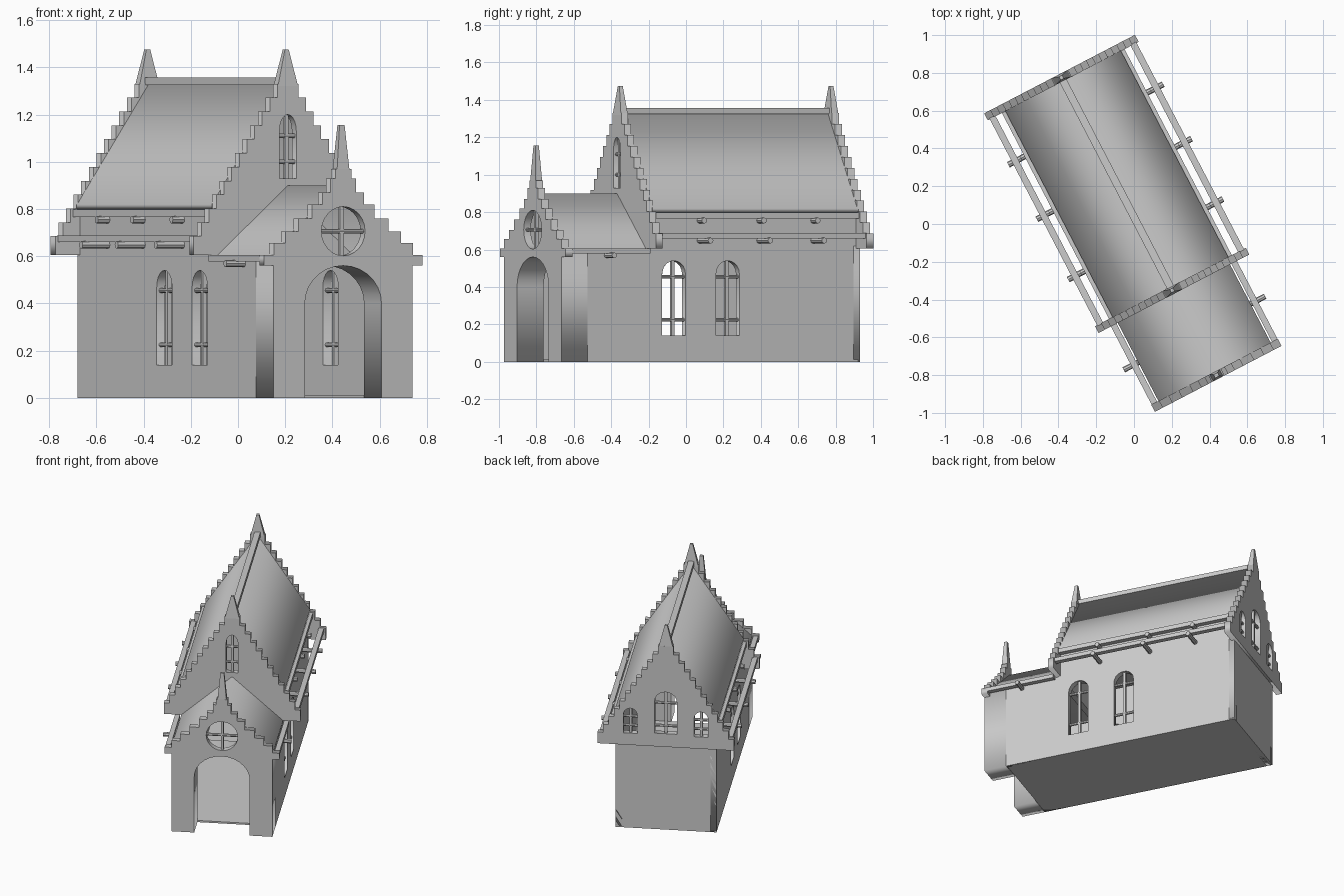
import bpy, bmesh
from math import pi, cos, sin, radians
from mathutils import Matrix, Vector

if "Cube" in bpy.data.objects:
    bpy.data.objects.remove(bpy.data.objects["Cube"])

# local frame: x across, y toward the back, z up; whole chapel is turned about z
TURN = Matrix.Rotation(radians(27.5), 4, 'Z') @ Matrix.Translation((0.017, 0, 0))
FRONT = Matrix(((1, 0, 0, 0), (0, 0, -1, 0), (0, 1, 0, 0), (0, 0, 0, 1)))  # drawn in x,z
SIDE = Matrix(((0, 0, 1, 0), (1, 0, 0, 0), (0, 1, 0, 0), (0, 0, 0, 1)))    # drawn in y,z


def add(name, mesh, m=Matrix()):
    ob = bpy.data.objects.new(name, mesh)
    ob.matrix_world = TURN @ m
    bpy.context.collection.objects.link(ob)
    return ob


def panel(name, loops, thick, offset, frame):
    """Flat outline with holes, extruded; offset is the centre plane."""
    cu = bpy.data.curves.new(name, 'CURVE')
    cu.dimensions, cu.fill_mode, cu.extrude = '2D', 'BOTH', thick / 2
    for loop in loops:
        sp = cu.splines.new('POLY')
        sp.points.add(len(loop) - 1)
        for p, (a, b) in zip(sp.points, loop):
            p.co = (a, b, 0, 1)
        sp.use_cyclic_u = True
    tmp = bpy.data.objects.new(name + "_outline", cu)
    bpy.context.collection.objects.link(tmp)
    bpy.context.view_layer.update()
    dg = bpy.context.evaluated_depsgraph_get()
    me = bpy.data.meshes.new_from_object(tmp.evaluated_get(dg))
    bpy.data.objects.remove(tmp)
    bm = bmesh.new()
    bm.from_mesh(me)
    bmesh.ops.remove_doubles(bm, verts=bm.verts, dist=1e-5)
    bm.to_mesh(me)
    bm.free()
    shift = Vector((0, offset, 0)) if frame is FRONT else Vector((offset, 0, 0))
    return add(name, me, Matrix.Translation(shift) @ frame)


def box(name, x0, x1, y0, y1, z0, z1, top=None):
    """Box, or a tapered block when top = (half x, half y)."""
    bm = bmesh.new()
    bmesh.ops.create_cube(bm, size=1)
    c = Vector(((x0 + x1) / 2, (y0 + y1) / 2, (z0 + z1) / 2))
    for v in bm.verts:
        up = v.co.z > 0
        hx, hy = top if (top and up) else (abs(x1 - x0) / 2, abs(y1 - y0) / 2)
        v.co = c + Vector((v.co.x * 2 * hx, v.co.y * 2 * hy, v.co.z * (z1 - z0)))
    me = bpy.data.meshes.new(name)
    bm.to_mesh(me)
    bm.free()
    return add(name, me)


def rod(name, a, b, r, n=8):
    a, b = Vector(a), Vector(b)
    bm = bmesh.new()
    bmesh.ops.create_cone(bm, cap_ends=True, segments=n, radius1=r, radius2=r, depth=(b - a).length)
    me = bpy.data.meshes.new(name)
    bm.to_mesh(me)
    bm.free()
    q = (b - a).to_track_quat('Z', 'Y').to_matrix().to_4x4()
    return add(name, me, Matrix.Translation((a + b) / 2) @ q)


def arch(cx, half, z0, spring, top, n=5):
    curve = [(cx + half * cos(pi * i / (2 * n)), spring + (top - spring) * sin(pi * i / (2 * n)))
             for i in range(n + 1)]
    return [(cx + half, z0)] + curve + [(2 * cx - a, b) for a, b in curve[-2::-1]] + [(cx - half, z0)]


def bars(name, cx, half, z0, top, levels, plane, side):
    """Upright bar and cross rods of a window."""
    b = 0.009
    if side:
        box(name + "_upright", plane - b, plane + b, cx - b, cx + b, z0, top)
    else:
        box(name + "_upright", cx - b, cx + b, plane - b, plane + b, z0, top)
    for z in levels:
        p, q = (cx - half, cx + half)
        if side:
            rod(name + "_crossbar", (plane, p, z), (plane, q, z), 0.01)
        else:
            rod(name + "_crossbar", (p, plane, z), (q, plane, z), 0.01)


def stepped(bottom, steps):
    """Symmetric stepped outline from (half width, top height) pairs."""
    right, z = [], bottom
    for w, t in steps:
        right += [(w, z), (w, t)]
        z = t
    return right + [(-a, b) for a, b in reversed(right)]


# floor
box("floor", -0.332, 0.332, -0.77, 0.867, 0, 0.012)

# side walls with pointed windows
wall = [(-0.775, 0), (0.867, 0), (0.867, 0.81), (-0.4, 0.81), (-0.4, 0.6), (-0.775, 0.6)]
WIN = (-0.255, 0.07)
for s in (-1, 1):
    panel("side_wall", [wall] + [arch(v, 0.07, 0.14, 0.47, 0.54) for v in WIN], 0.04, s * 0.312, SIDE)
    for v in WIN:
        bars("side_window", v, 0.07, 0.14, 0.538, (0.225, 0.455), s * 0.312, True)

# thick front wall with door arch, and plain back wall
door = arch(0, 0.183, 0, 0.4, 0.56, 7)
panel("front_wall", [[(-0.332, 0), (-0.332, 0.6), (0.332, 0.6), (0.332, 0)] + door], 0.16, -0.852, FRONT)
panel("back_wall", [[(-0.332, 0), (0.332, 0), (0.332, 0.62), (-0.332, 0.62)]], 0.04, 0.847, FRONT)

# main stepped gables with windows
N = 11
main = stepped(0.605, [(0.45 - 0.4 * i / N, 0.685 + 0.645 * i / N) for i in range(N + 1)])
panel("front_gable", [main, arch(0, 0.04, 0.93, 1.13, 1.2)], 0.04, -0.405, FRONT)
bars("gable_window", 0, 0.04, 0.93, 1.198, (1.0, 1.11), -0.405, False)
back_windows = [(0, 0.073, 0.70, 0.93, 1.0), (-0.233, 0.046, 0.69, 0.82, 0.87), (0.233, 0.046, 0.69, 0.82, 0.87)]
panel("back_gable", [main] + [arch(*w) for w in back_windows], 0.042, 0.865, FRONT)
for c, h, z0, sp, t in back_windows:
    bars("back_window", c, h, z0, t - 0.002, (z0 + 0.05, sp - 0.015), 0.865, False)

# porch gable with round window
porch = stepped(0.56, [(0.378, 0.605), (0.332, 0.655), (0.275, 0.705), (0.215, 0.76),
                       (0.15, 0.82), (0.10, 0.87), (0.06, 0.93), (0.038, 0.97)])
R, RZ = 0.104, 0.706
# outline follows the door head so the arch stays clear
rose = [(R * cos(2 * pi * i / 24), RZ + R * sin(2 * pi * i / 24)) for i in range(24)]
panel("porch_gable", [porch, rose], 0.042, -0.912, FRONT)
bars("rose_window", 0, R, RZ - R, RZ + R, (RZ,), -0.912, False)

# spires
for y, h, t, z0, z1 in ((-0.405, 0.048, 0.009, 1.32, 1.475), (0.865, 0.048, 0.009, 1.32, 1.475),
                        (-0.912, 0.03, 0.012, 0.96, 1.155)):
    box("spire", -h, h, y - 0.021, y + 0.021, z0, z1, top=(t, 0.01))


# roofs
def roof(name, w, eave, ridge, t, y0, y1):
    pts = [(-w, eave), (0, ridge), (w, eave), (w, eave - t), (0, ridge - 1.4 * t), (-w, eave - t)]
    panel(name, [pts], y1 - y0, (y0 + y1) / 2, FRONT)


roof("main_roof", 0.345, 0.82, 1.335, 0.025, -0.39, 0.85)
roof("porch_roof", 0.335, 0.605, 0.90, 0.02, -0.895, -0.42)
box("ridge_beam", -0.02, 0.02, -0.39, 0.85, 1.325, 1.356)

# eave beams and the pegs that carry them
for s in (-1, 1):
    box("upper_eave_beam", s * 0.332, s * 0.366, -0.39, 0.85, 0.766, 0.797)
    box("lower_eave_beam", s * 0.403, s * 0.438, -0.39, 0.85, 0.66, 0.688)
    box("porch_eave_beam", s * 0.343, s * 0.376, -0.9, -0.42, 0.578, 0.605)
    for v in (-0.10, 0.26, 0.585):
        rod("upper_peg", (s * 0.32, v, 0.755), (s * 0.388, v, 0.755), 0.016)
        rod("lower_peg", (s * 0.32, v, 0.648), (s * 0.462, v, 0.648), 0.016)
    rod("porch_peg", (s * 0.32, -0.66, 0.569), (s * 0.422, -0.66, 0.569), 0.015)
